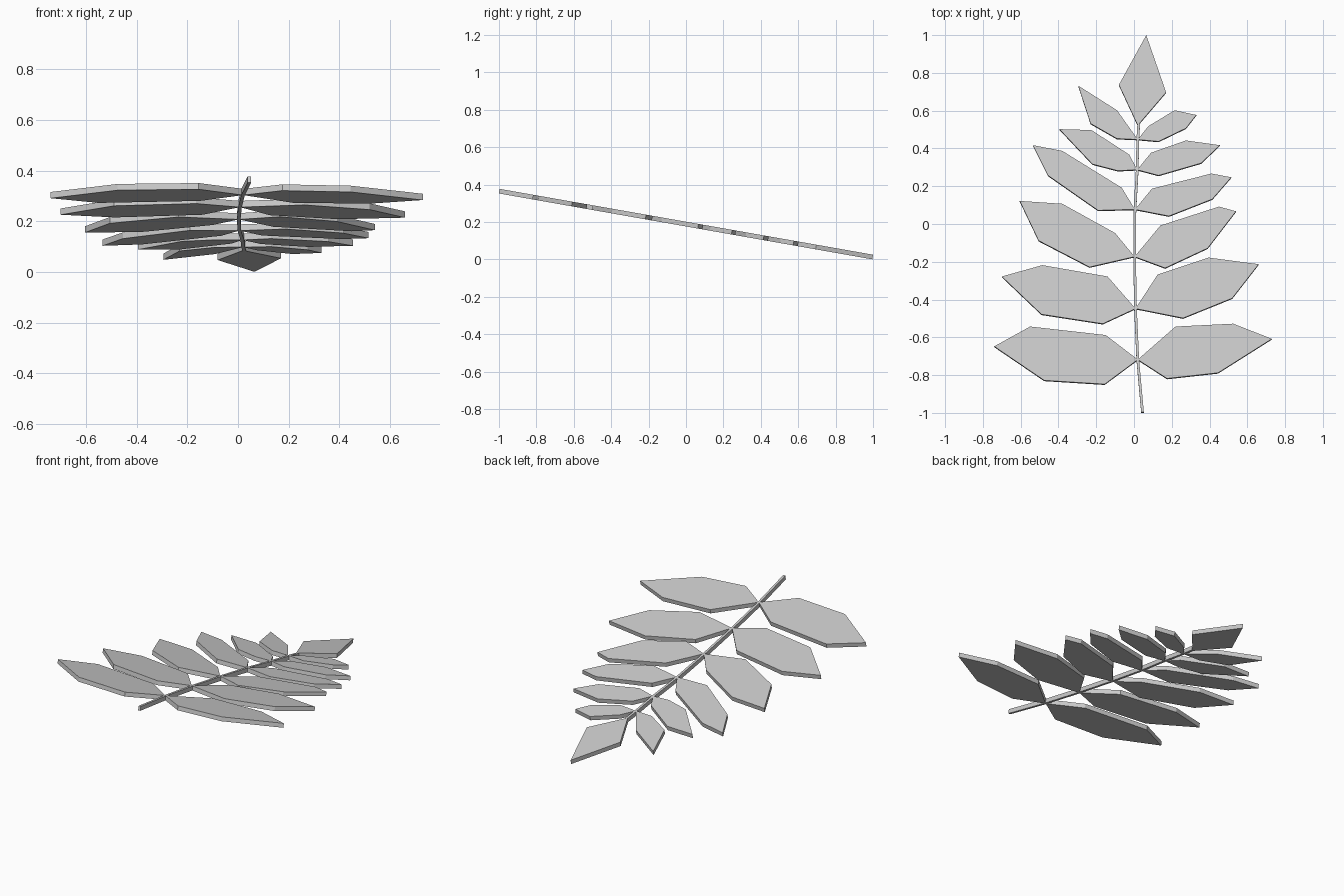
import bpy
import bmesh
import math
from mathutils import Matrix

cube = bpy.data.objects.get("Cube")
if cube:
    bpy.data.objects.remove(cube, do_unlink=True)

TILT = math.radians(10)
THICKNESS = 0.025
STEM_WIDTH = 0.014

grey = bpy.data.materials.new("plain grey")
grey.use_nodes = True
colour = (0.6, 0.6, 0.6, 1)
grey.diffuse_color = colour
grey.node_tree.nodes["Principled BSDF"].inputs["Base Color"].default_value = colour

# The whole frond lies in one plane that slopes down toward the tip.
slope = Matrix.Translation((0, 0, 0.189)) @ Matrix.Rotation(-TILT, 4, "X")


def slab(name, outline):
    """Flat-sided slab from a plan outline, laid into the sloping plane."""
    bm = bmesh.new()
    rings = []
    for height in (-THICKNESS / 2, THICKNESS / 2):
        rings.append([bm.verts.new((x, y / math.cos(TILT), height)) for x, y in outline])
    lower, upper = rings
    bm.faces.new(lower)
    bm.faces.new(upper)
    for i in range(len(outline)):
        j = (i + 1) % len(outline)
        bm.faces.new((lower[i], lower[j], upper[j], upper[i]))
    bmesh.ops.recalc_face_normals(bm, faces=bm.faces[:])
    bm.transform(slope)
    mesh = bpy.data.meshes.new(name)
    bm.to_mesh(mesh)
    bm.free()
    mesh.materials.append(grey)
    obj = bpy.data.objects.new(name, mesh)
    bpy.context.collection.objects.link(obj)
    return obj


def leaflet_pair(name, node, left, right):
    """Two opposite leaflets that share one point on the stem."""
    slab(name + "_left_leaflet", [node] + left)
    slab(name + "_right_leaflet", [node] + right)


# Stem: a gently bent strip through the leaflet nodes
nodes = [(.045, -.998), (.02, -.72), (.008, -.45), (.003, -.175),
         (.005, .075), (.017, .285), (.02, .445), (.025, .53)]
half = STEM_WIDTH / 2
slab("stem", [(x - half, y) for x, y in nodes]
     + [(x + half, y) for x, y in reversed(nodes)])

# Leaflets: each outline runs along the upper edge, round the tip and back
leaflet_pair(
    "lowest", nodes[1],
    left=[(.22, -.545), (.525, -.53), (.73, -.61), (.445, -.79), (.175, -.82)],
    right=[(-.15, -.59), (-.55, -.545), (-.74, -.65), (-.475, -.83), (-.155, -.85)])
leaflet_pair(
    "second", nodes[2],
    left=[(.125, -.27), (.395, -.18), (.66, -.215), (.52, -.395), (.26, -.5)],
    right=[(-.14, -.28), (-.485, -.22), (-.7, -.28), (-.49, -.48), (-.165, -.53)])
leaflet_pair(
    "third", nodes[3],
    left=[(.14, -.01), (.45, .09), (.54, .065), (.39, -.13), (.165, -.235)],
    right=[(-.1, -.05), (-.38, .105), (-.605, .12), (-.505, -.09), (-.235, -.23)])
leaflet_pair(
    "fourth", nodes[4],
    left=[(.095, .185), (.41, .265), (.515, .245), (.415, .13), (.185, .04)],
    right=[(-.065, .19), (-.38, .385), (-.535, .415), (-.455, .255), (-.19, .07)])
leaflet_pair(
    "fifth", nodes[5],
    left=[(.09, .375), (.275, .44), (.455, .415), (.355, .32), (.13, .255)],
    right=[(-.025, .365), (-.225, .495), (-.395, .5), (-.22, .315), (-.085, .28)])
leaflet_pair(
    "highest", nodes[6],
    left=[(.075, .515), (.215, .6), (.33, .575), (.275, .505), (.13, .435)],
    right=[(-.09, .6), (-.295, .73), (-.23, .53), (-.09, .45)])
slab("tip_leaflet", [(.02, .52), (-.08, .735), (.065, .998), (.17, .695)])
